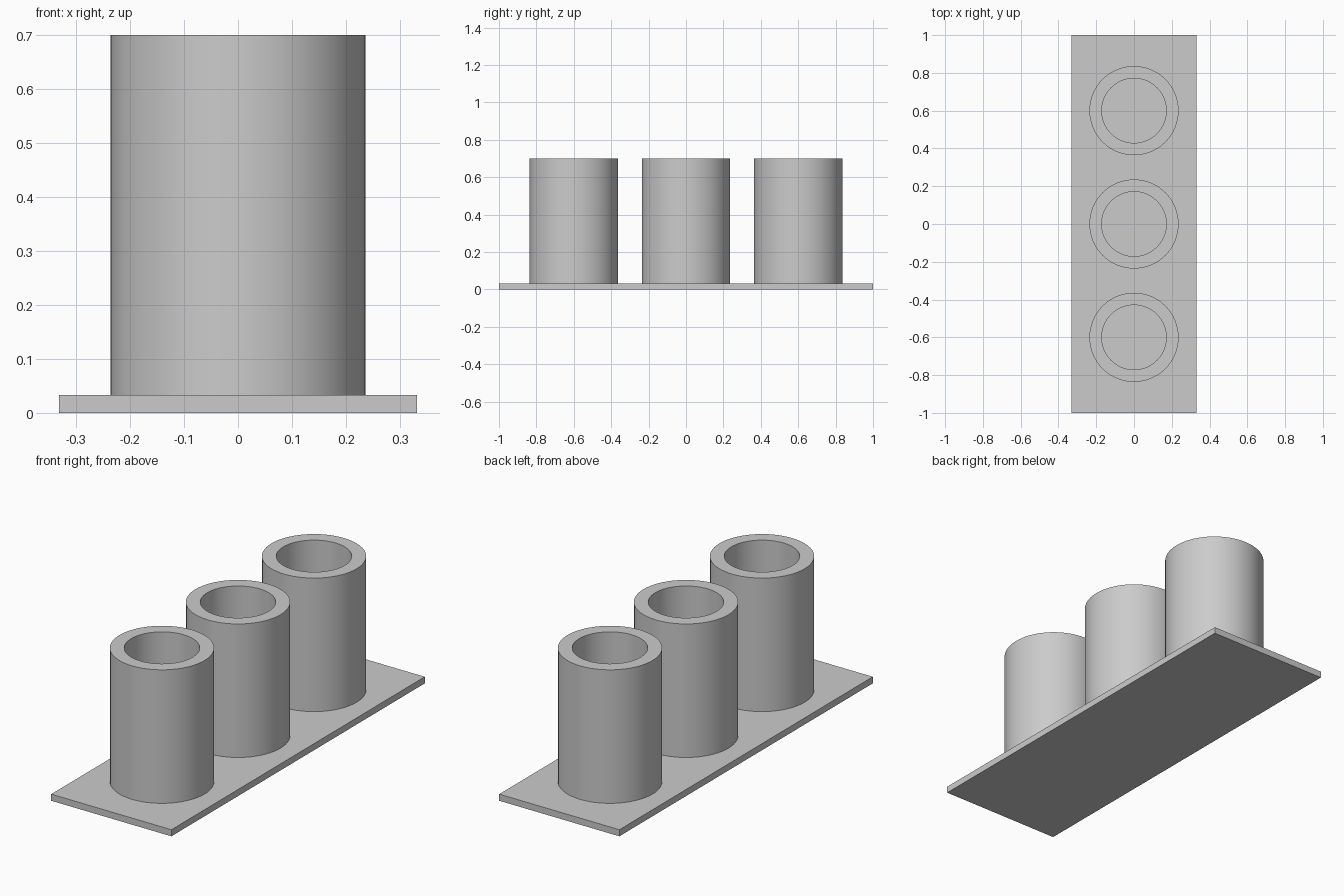
import bpy, bmesh, math

cube = bpy.data.objects.get("Cube")
if cube:
    bpy.data.objects.remove(cube, do_unlink=True)

PLATE_TOP, TUBE_TOP = 0.033, 0.70
OUTER, INNER, SPACING = 0.236, 0.171, 0.60
SIDES = 64

# One plain grey
grey = bpy.data.materials.new("plain_grey")
grey.use_nodes = True
colour = (0.6, 0.6, 0.6, 1)
grey.diffuse_color = colour
grey.node_tree.nodes["Principled BSDF"].inputs["Base Color"].default_value = colour


def add_object(name, bm):
    bmesh.ops.recalc_face_normals(bm, faces=bm.faces)
    mesh = bpy.data.meshes.new(name)
    bm.to_mesh(mesh)
    bm.free()
    mesh.materials.append(grey)
    obj = bpy.data.objects.new(name, mesh)
    bpy.context.collection.objects.link(obj)
    return obj


# Flat rectangular base
bm = bmesh.new()
bmesh.ops.create_cube(bm, size=1)
bmesh.ops.scale(bm, vec=(0.664, 2, PLATE_TOP), verts=bm.verts)
bmesh.ops.translate(bm, vec=(0, 0, PLATE_TOP / 2), verts=bm.verts)
add_object("base_plate", bm)


# Open tube: a wall profile spun about the vertical axis
def tube(name, y):
    bm = bmesh.new()
    profile = [(OUTER, PLATE_TOP), (OUTER, TUBE_TOP), (INNER, TUBE_TOP), (INNER, PLATE_TOP)]
    verts = [bm.verts.new((r, 0, z)) for r, z in profile]
    edges = [bm.edges.new(pair) for pair in zip(verts, verts[1:])]
    bmesh.ops.spin(bm, geom=verts + edges, cent=(0, 0, 0), axis=(0, 0, 1),
                   angle=math.tau, steps=SIDES)
    bmesh.ops.remove_doubles(bm, verts=bm.verts, dist=0.0001)
    obj = add_object(name, bm)
    obj.location.y = y
    bpy.ops.object.select_all(action="DESELECT")
    obj.select_set(True)
    bpy.context.view_layer.objects.active = obj
    bpy.ops.object.shade_smooth_by_angle(angle=math.radians(30))


for i, place in enumerate(("front", "middle", "back")):
    tube(place + "_tube", (i - 1) * SPACING)
